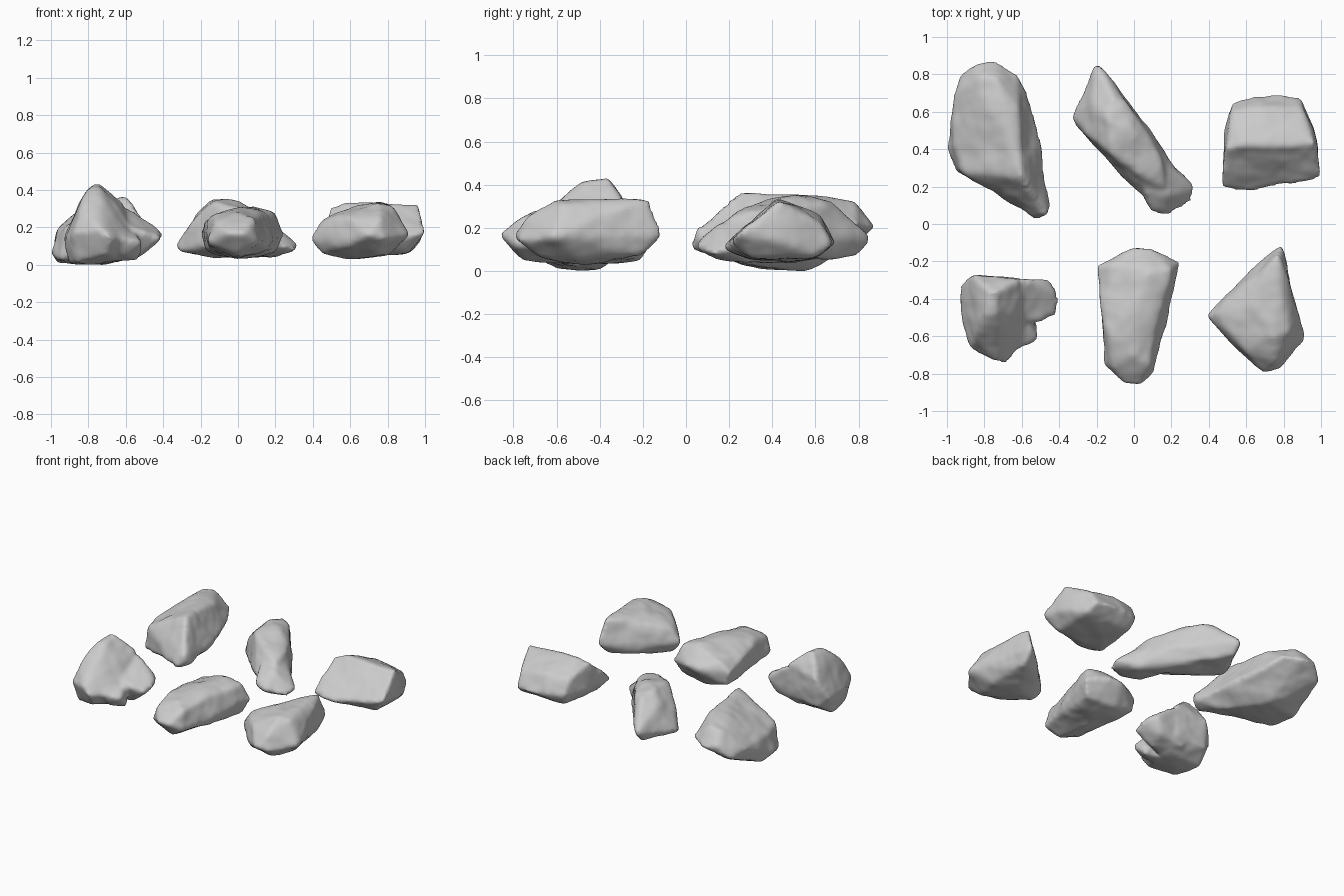
import bpy, bmesh

# shared soft noise that makes the surfaces lumpy
lumps = bpy.data.textures.new("lumps", 'CLOUDS')
lumps.noise_scale = 0.24


def rock(name, *hulls):
    """Hulls of a few corner points, fused by remeshing, softened, weathered."""
    bm = bmesh.new()
    for pts in hulls:
        verts = [bm.verts.new(p) for p in pts]
        bmesh.ops.convex_hull(bm, input=verts)
    loose = [v for v in bm.verts if not v.link_faces]
    bmesh.ops.delete(bm, geom=loose, context='VERTS')
    bmesh.ops.recalc_face_normals(bm, faces=bm.faces[:])
    me = bpy.data.meshes.new(name)
    bm.to_mesh(me)
    bm.free()
    ob = bpy.data.objects.new(name, me)
    bpy.context.collection.objects.link(ob)
    rm = ob.modifiers.new("remesh", 'REMESH')
    rm.mode = 'VOXEL'
    rm.voxel_size = 0.016
    rm.use_smooth_shade = True
    sm = ob.modifiers.new("soften", 'SMOOTH')
    sm.factor, sm.iterations = 0.5, 7
    dp = ob.modifiers.new("weather", 'DISPLACE')
    dp.texture = lumps
    dp.texture_coords = 'LOCAL'
    dp.strength, dp.mid_level = 0.035, 0.37
    return ob


# back left: long ridged rock
rock("ridged_rock", [
    (-.60, .25, .36), (-.62, .60, .33), (-.74, .78, .33), (-.82, .78, .31),
    (-.96, .40, .19), (-.92, .28, .20), (-.96, .70, .18), (-1.0, .40, .06),
    (-.95, .29, .03), (-.85, .86, .22), (-.72, .87, .20), (-.92, .81, .14),
    (-.61, .80, .22), (-.47, .05, .18), (-.53, .04, .11), (-.45, .11, .12),
    (-.51, .46, .14), (-.70, .55, 0), (-.97, .50, .01), (-.57, .25, .03),
    (-.64, .10, .10), (-.57, .70, .17)])

# back middle: slanted flat-topped slab
rock("slanted_rock", [
    (-.20, .86, .15), (-.20, .80, .07), (-.33, .58, .10), (-.31, .52, .07),
    (-.22, .64, .27), (-.11, .68, .32), (-.14, .55, .355), (-.01, .50, .35),
    (-.21, .45, .27), (-.12, .38, .33), (-.04, .64, .31), (-.13, .77, .20),
    (.06, .51, .29), (.09, .50, .15), (-.04, .66, .15), (.14, .36, .28),
    (.20, .31, .15), (.03, .27, .29), (.16, .20, .25), (-.18, .40, .12),
    (.22, .25, .05), (-.10, .47, .04), (.02, .52, .05), (.05, .15, .14)],
    # foot of the slab
    [(.00, .40, .25), (.14, .34, .24), (.32, .20, .10), (.31, .12, .08),
     (.18, .05, .11), (.10, .06, .14), (.06, .14, .08), (.18, .16, .22),
     (.06, .17, .22), (.15, .15, .06), (.00, .40, .06), (.20, .30, .06)])

# back right: roof-shaped block
rock("roof_shaped_rock", [
    (.49, .40, .31), (.58, .42, .335), (.80, .42, .335), (.97, .43, .33),
    (.47, .19, .12), (.62, .18, .11), (1.0, .24, .17), (.52, .30, .05),
    (.90, .30, .07), (.91, .60, .07), (.55, .60, .07), (.70, .50, .05),
    (.53, .65, .15), (.75, .70, .13), (.89, .68, .12), (.90, .62, .22),
    (.52, .60, .25), (.70, .62, .25), (.97, .45, .14), (.48, .50, .14)])

# front left: peaked rock with a steep back
rock("peaked_rock", [
    (-.78, -.36, .435), (-.73, -.36, .435), (-.80, -.48, .41),
    (-.74, -.48, .41), (-.86, -.27, .29), (-.62, -.30, .33),
    (-.60, -.48, .25), (-.58, -.62, .14), (-.68, -.74, .14),
    (-.74, -.73, .19), (-.88, -.67, .17), (-.84, -.60, .30),
    (-.92, -.55, .14), (-.93, -.32, .15), (-.90, -.40, .01),
    (-.87, -.60, .01), (-.64, -.40, .02), (-.64, -.57, .03),
    (-.70, -.69, .05), (-.86, -.28, .08), (-.62, -.30, .10)],
    # side shoulder
    [(-.70, -.30, .33), (-.56, -.30, .28), (-.45, -.30, .18),
     (-.41, -.38, .17), (-.42, -.48, .14), (-.50, -.52, .17),
     (-.70, -.52, .26), (-.50, -.33, .08), (-.53, -.45, .04),
     (-.70, -.32, .04), (-.70, -.50, .03)],
    # front toe
    [(-.70, -.50, .25), (-.56, -.50, .18), (-.51, -.62, .12),
     (-.62, -.67, .14), (-.70, -.66, .18), (-.53, -.52, .03),
     (-.60, -.62, .04), (-.72, -.50, .02)])

# front middle: tapering slab
rock("tapered_rock", [
    (-.05, -.86, .17), (.04, -.86, .17), (-.12, -.76, .23), (.08, -.76, .24),
    (0, -.70, .28), (-.15, -.75, .12), (.10, -.79, .12), (0, -.75, .06),
    (-.17, -.50, .24), (-.13, -.60, .27), (.12, -.50, .28), (.02, -.40, .30),
    (.09, -.25, .305), (.20, -.24, .28), (.25, -.20, .16), (-.20, -.22, .18),
    (-.12, -.22, .24), (0, -.13, .19), (.10, -.14, .19), (-.18, -.22, .08),
    (.20, -.25, .06), (0, -.22, .05), (0, -.50, .03), (.13, -.57, .10),
    (-.15, -.50, .08)])

# front right: pointed triangular rock
rock("pointed_rock", [
    (.79, -.11, .16), (.77, -.17, .33), (.68, -.28, .32), (.62, -.45, .31),
    (.75, -.60, .33), (.82, -.57, .31), (.82, -.30, .29), (.38, -.49, .14),
    (.44, -.48, .23), (.45, -.50, .06), (.91, -.61, .16), (.86, -.42, .15),
    (.84, -.71, .14), (.70, -.80, .16), (.78, -.78, .14), (.60, -.68, .25),
    (.51, -.58, .25), (.76, -.74, .25), (.57, -.68, .10), (.60, -.45, .04),
    (.80, -.50, .05), (.75, -.69, .07), (.78, -.20, .08), (.65, -.25, .10)])
